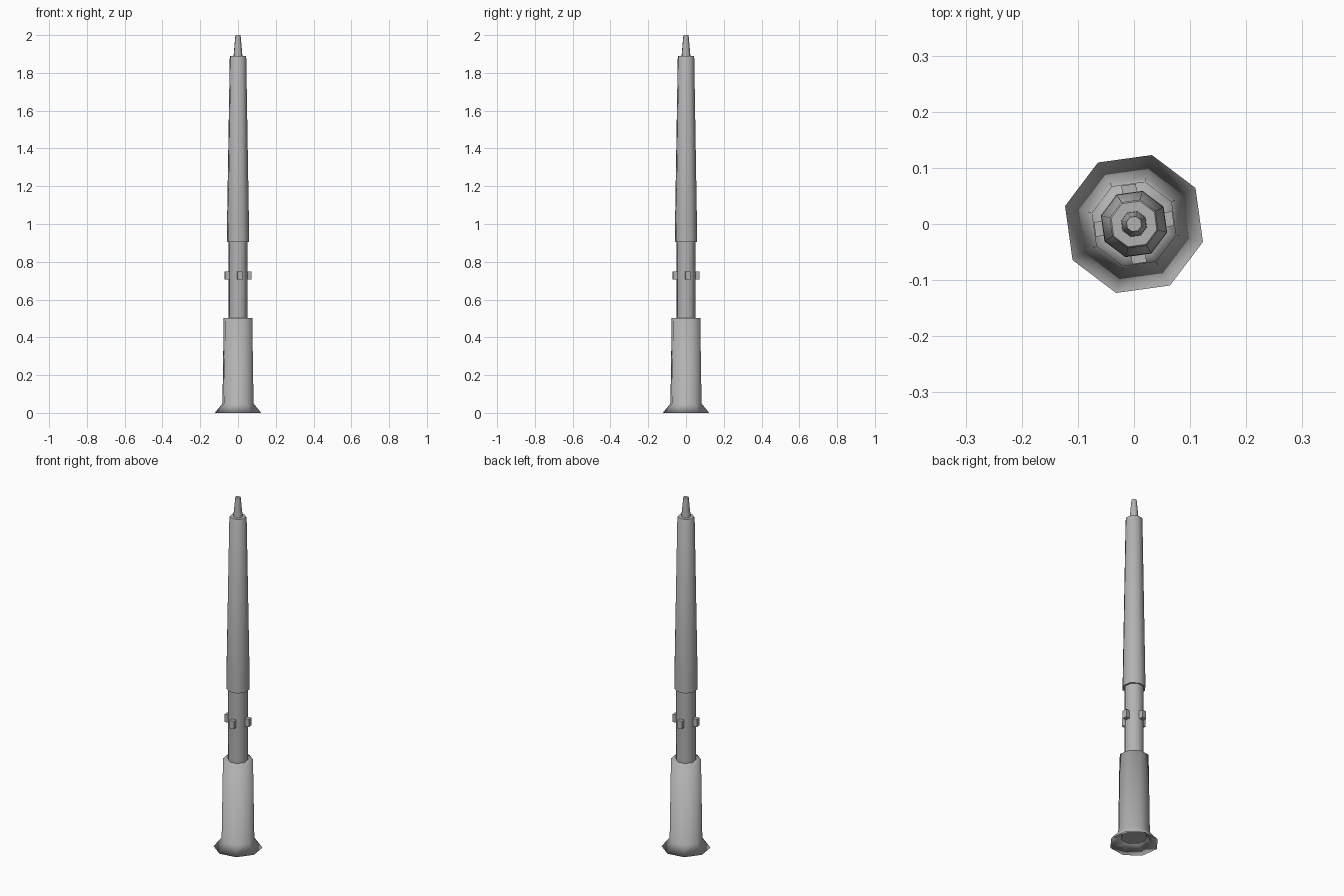
import bpy, bmesh, math
from mathutils import Matrix

if "Cube" in bpy.data.objects:
    bpy.data.objects.remove(bpy.data.objects["Cube"])

SIDES = 8
TWIST = math.radians(30.4)      # all octagonal parts share this rotation

grey = bpy.data.materials.new("dark_grey")
grey.diffuse_color = (0.45, 0.45, 0.45, 1)
grey.use_nodes = True
grey.node_tree.nodes["Principled BSDF"].inputs["Base Color"].default_value = grey.diffuse_color


def finish(bm, name, angle=50):
    bmesh.ops.recalc_face_normals(bm, faces=bm.faces)
    mesh = bpy.data.meshes.new(name)
    bm.to_mesh(mesh)
    bm.free()
    mesh.materials.append(grey)
    obj = bpy.data.objects.new(name, mesh)
    bpy.context.collection.objects.link(obj)
    bpy.ops.object.select_all(action='DESELECT')
    obj.select_set(True)
    bpy.context.view_layer.objects.active = obj
    bpy.ops.object.shade_smooth_by_angle(angle=math.radians(angle))
    return obj


def lathe(name, profile, angle=50):
    """Eight-sided turned part from (radius, z) points, capped at both ends."""
    bm = bmesh.new()
    rings = []
    for r, z in profile:
        rings.append([bm.verts.new((r * math.cos(TWIST + i * math.tau / SIDES),
                                    r * math.sin(TWIST + i * math.tau / SIDES), z))
                      for i in range(SIDES)])
    for a, b in zip(rings, rings[1:]):
        for i in range(SIDES):
            j = (i + 1) % SIDES
            bm.faces.new((a[i], a[j], b[j], b[i]))
    bm.faces.new(rings[0])
    bm.faces.new(rings[-1])
    return finish(bm, name, angle)


# Lower sleeve with flared foot, softly shaded throughout
lathe("lower_sleeve", [(0.066, 0.045), (0.074, 0.04), (0.127, 0.0),
                       (0.085, 0.05), (0.078, 0.503), (0.05, 0.5)], angle=180)

# Flat plug inside the foot
lathe("foot_plug", [(0.067, 0.035), (0.067, 0.046)])

# Inner rod joining the sleeves
lathe("inner_rod", [(0.051, 0.48), (0.051, 0.94)])

# Long tapered upper barrel
lathe("upper_barrel", [(0.05, 0.905), (0.061, 0.905), (0.060, 1.0),
                       (0.045, 1.885), (0.042, 1.89), (0.023, 1.89)])

# Narrow tip
lathe("tip", [(0.024, 1.88), (0.023, 1.905), (0.014, 2.0)])

# Four small lugs around the rod
bm = bmesh.new()
for k in range(4):
    turn = Matrix.Rotation(TWIST - math.radians(22.5) + k * math.pi / 2, 4, 'Z')
    place = turn @ Matrix.Translation((0.056, 0, 0.727)) @ Matrix.Diagonal((0.029, 0.026, 0.044, 1))
    bmesh.ops.create_cube(bm, size=1, matrix=place)
finish(bm, "lugs", angle=30)
